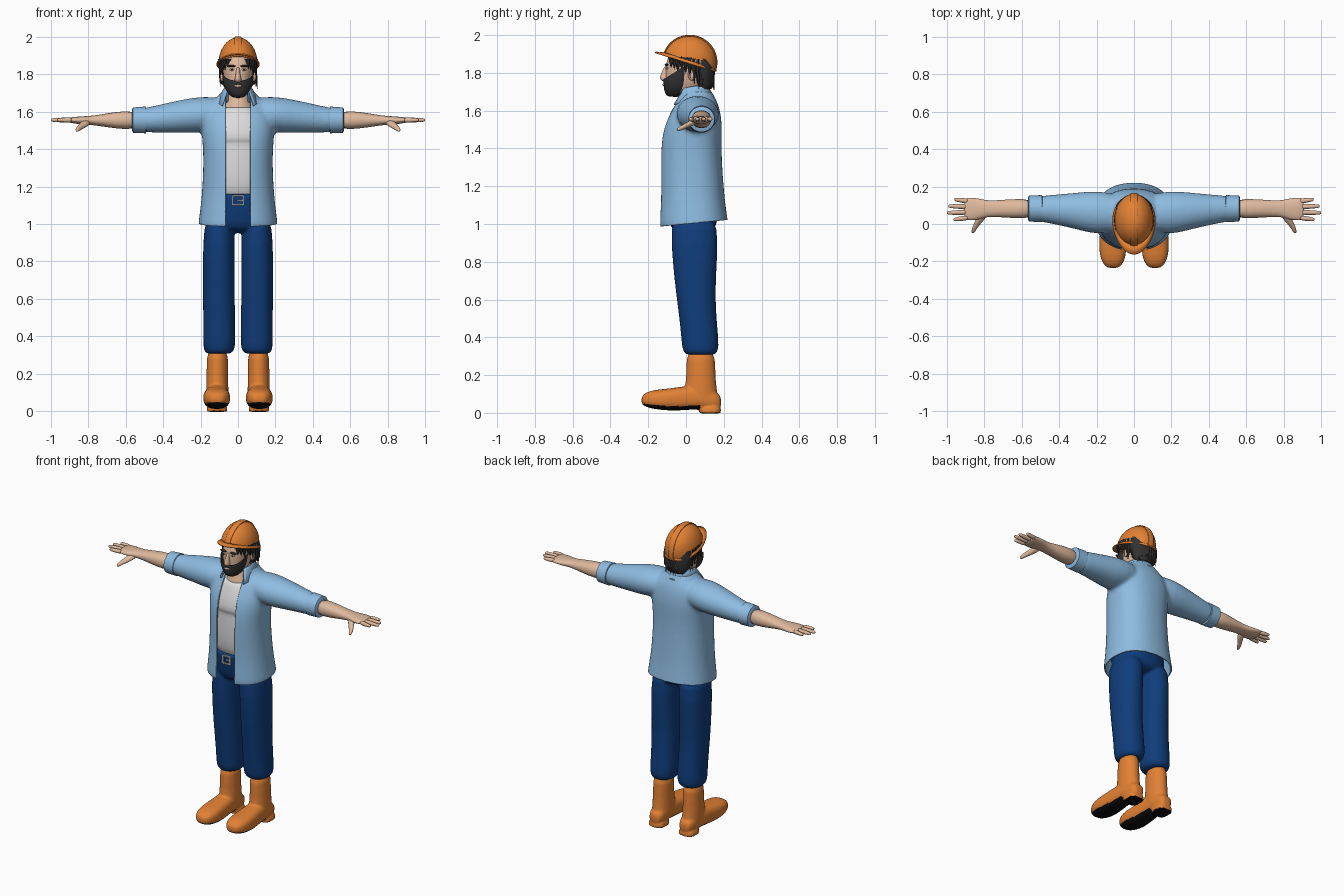
import bpy, bmesh, math, random
from mathutils import Vector, Matrix

random.seed(4)
if "Cube" in bpy.data.objects:
    bpy.data.objects.remove(bpy.data.objects["Cube"])


def material(name, r, g, b):
    m = bpy.data.materials.new(name)
    m.use_nodes = True
    m.diffuse_color = (r, g, b, 1)
    m.node_tree.nodes["Principled BSDF"].inputs["Base Color"].default_value = (r, g, b, 1)
    return m


denim = material("light blue shirt", .27, .5, .75)
navy = material("navy trousers", .005, .047, .2)
orange = material("orange", .76, .22, .035)
skin = material("skin", .74, .49, .34)
dark = material("dark hair", .032, .032, .032)
white = material("white cotton", .72, .72, .72)
black = material("black sole", .004, .004, .004)
metal = material("buckle metal", .55, .55, .53)


def loft(bm, axis, rows, power=2, sides=24):
    """Skin rings given as (position, low u, high u, low v, high v) along an axis."""
    t, u, v = {"x": (0, 1, 2), "y": (1, 0, 2), "z": (2, 0, 1)}[axis]
    rings = []
    for pos, u0, u1, v0, v1 in rows:
        ring = []
        for i in range(sides):
            a = math.tau * i / sides
            c, s = math.cos(a), math.sin(a)
            p = [0, 0, 0]
            p[t] = pos
            p[u] = (u0 + u1) / 2 + (u1 - u0) / 2 * math.copysign(abs(c) ** (2 / power), c)
            p[v] = (v0 + v1) / 2 + (v1 - v0) / 2 * math.copysign(abs(s) ** (2 / power), s)
            ring.append(bm.verts.new(p))
        rings.append(ring)
    for a, b in zip(rings, rings[1:]):
        for i in range(sides):
            j = (i + 1) % sides
            bm.faces.new((a[i], a[j], b[j], b[i]))
    bm.faces.new(rings[0])
    bm.faces.new(rings[-1])


def column(bm, rows, power=2):
    """Upright loft centred on x, rows of (z, half width, front, back)."""
    loft(bm, "z", [(z, -w, w, f, b) for z, w, f, b in rows], power)


def ball(bm, loc, scale):
    bmesh.ops.create_uvsphere(bm, u_segments=20, v_segments=12, radius=1,
                              matrix=Matrix.Translation(loc) @ Matrix.Diagonal((*scale, 1)))


def block(bm, loc, size):
    bmesh.ops.create_cube(bm, size=1, matrix=Matrix.Translation(loc) @ Matrix.Diagonal((*size, 1)))


def lock(bm, root, tip, r):
    root, tip = Vector(root), Vector(tip)
    d = tip - root
    turn = d.to_track_quat("Z", "Y").to_matrix().to_4x4()
    bmesh.ops.create_cone(bm, cap_ends=True, segments=7, radius1=r, radius2=0, depth=d.length,
                          matrix=Matrix.Translation((root + tip) / 2) @ turn)


def smooth(obj):
    bpy.ops.object.select_all(action="DESELECT")
    obj.select_set(True)
    bpy.context.view_layer.objects.active = obj
    bpy.ops.object.shade_smooth_by_angle(angle=math.radians(45))


def finish(name, bm, mat, mirror=False, subsurf=0, voxel=0, relax=5):
    bmesh.ops.recalc_face_normals(bm, faces=bm.faces[:])
    me = bpy.data.meshes.new(name)
    bm.to_mesh(me)
    bm.free()
    obj = bpy.data.objects.new(name, me)
    bpy.context.collection.objects.link(obj)
    if mirror:
        obj.modifiers.new("mirror", "MIRROR").use_mirror_merge = False
    if subsurf:
        sub = obj.modifiers.new("round", "SUBSURF")
        sub.levels = sub.render_levels = subsurf
    if voxel:
        rm = obj.modifiers.new("blend", "REMESH")
        rm.mode, rm.voxel_size = "VOXEL", voxel
        sm = obj.modifiers.new("relax", "SMOOTH")
        sm.factor, sm.iterations = .5, relax
    graph = bpy.context.evaluated_depsgraph_get()
    obj.data = bpy.data.meshes.new_from_object(obj.evaluated_get(graph))
    obj.modifiers.clear()
    obj.data.materials.clear()
    obj.data.materials.append(mat)
    smooth(obj)
    return obj


def cut(bm, co, no, clear=True):
    bmesh.ops.bisect_plane(bm, geom=bm.verts[:] + bm.edges[:] + bm.faces[:],
                           plane_co=co, plane_no=no, clear_outer=clear)


def thicken(obj, depth):
    mod = obj.modifiers.new("thickness", "SOLIDIFY")
    mod.thickness, mod.offset = depth, -1


# Open shirt: torso and sleeves blended, then cut at hem, neck and front
bm = bmesh.new()
column(bm, [(.94, .22, -.148, .232), (1.0, .214, -.146, .226), (1.1, .2, -.141, .21),
            (1.2, .191, -.139, .2), (1.35, .185, -.141, .19), (1.45, .192, -.137, .19),
            (1.53, .2, -.117, .192), (1.6, .19, -.083, .182), (1.65, .155, -.052, .166),
            (1.69, .09, -.034, .14), (1.75, .07, -.03, .12)], 2.3)
sleeve = [(.06, -.04, .16, 1.51, 1.68), (.2, -.06, .18, 1.485, 1.682), (.3, -.03, .168, 1.486, 1.664),
          (.4, -.008, .16, 1.487, 1.642), (.47, .008, .152, 1.488, 1.625), (.53, .012, .15, 1.49, 1.62)]
for side in (1, -1):
    loft(bm, "x", [(side * r[0], *r[1:]) for r in sleeve])
shirt = finish("shirt", bm, denim, subsurf=1, voxel=.011, relax=6)
bm = bmesh.new()
bm.from_mesh(shirt.data)
cut(bm, (0, 0, 1.0), (0, .1, -1))
cut(bm, (0, 0, 1.7), (0, 0, 1))
opening = .067
for side in (1, -1):
    cut(bm, (side * opening, 0, 0), (side, 0, 0), False)
gap = [f for f in bm.faces if abs(f.calc_center_median().x) < opening and f.calc_center_median().y < 0]
bmesh.ops.delete(bm, geom=gap, context="FACES")
bm.to_mesh(shirt.data)
bm.free()
thicken(shirt, .008)
smooth(shirt)

# Rolled cuffs
bm = bmesh.new()
loft(bm, "x", [(.488, .02, .145, 1.495, 1.615), (.492, .01, .154, 1.484, 1.627),
               (.56, .013, .152, 1.487, 1.622), (.566, .025, .14, 1.5, 1.61)], sides=32)
finish("cuffs", bm, denim, mirror=True)

# Folded collar with pointed front flaps
bm = bmesh.new()
strips = []
for i in range(33):
    a = math.radians(40 + 280 * i / 32)
    s, c = math.sin(a), math.cos(a)
    f = max(0, c)
    strips.append([bm.verts.new(p) for p in (
        (s * .075, .045 - c * .08, 1.66 - .02 * f),
        (s * (.072 + .015 * f), .045 - c * .08, 1.715 + .015 * abs(s) - .01 * f),
        (s * (.105 + .035 * f), .045 - c * (.105 + .05 * f), 1.675 - .055 * f))])
for a, b in zip(strips, strips[1:]):
    for k in range(2):
        bm.faces.new((a[k], b[k], b[k + 1], a[k + 1]))
thicken(finish("collar", bm, denim), .006)

# Undershirt with chest crease
bm = bmesh.new()
column(bm, [(1.1, .14, -.09, .14), (1.2, .16, -.116, .16), (1.32, .165, -.118, .16),
            (1.425, .165, -.112, .16), (1.437, .165, -.112, .16), (1.455, .17, -.126, .16),
            (1.52, .165, -.112, .16), (1.59, .135, -.083, .14), (1.62, .1, -.066, .12),
            (1.625, .09, -.055, .11)], 2.3)
finish("undershirt", bm, white, subsurf=1)

# Trousers
bm = bmesh.new()
column(bm, [(.95, .15, -.06, .14), (1.0, .172, -.092, .168), (1.08, .17, -.106, .168),
            (1.15, .162, -.116, .165), (1.168, .158, -.116, .16)], 2.3)
for side in (1, -1):
    leg = [(1.06, .015, .175, -.08, .16), (.9, .018, .188, -.08, .172), (.7, .018, .188, -.062, .157),
           (.55, .016, .187, -.042, .158), (.42, .014, .185, -.027, .17), (.345, .014, .187, -.022, .175),
           (.315, .025, .178, -.01, .163), (.305, .05, .16, .01, .145)]
    loft(bm, "z", [(z, *sorted((side * a, side * b)), c, d) for z, a, b, c, d in leg], 2.2)
finish("trousers", bm, navy, subsurf=1, voxel=.009, relax=3)

# Belt buckle frame and prong
bm = bmesh.new()
for s in (1, -1):
    block(bm, (s * .028, -.121, 1.127), (.008, .012, .056))
    block(bm, (0, -.121, 1.127 + s * .025), (.06, .012, .008))
block(bm, (.012, -.121, 1.127), (.034, .01, .007))
finish("belt_buckle", bm, metal)

# Boots: shaft, foot and heel, with black undersides
bm = bmesh.new()
loft(bm, "z", [(.04, .05, .17, .02, .175), (.1, .05, .17, -.02, .168), (.15, .052, .17, -.002, .16),
               (.22, .054, .167, .002, .155), (.35, .05, .168, .0, .156)])
loft(bm, "y", [(.187, .085, .135, .03, .08), (.17, .06, .16, .018, .11), (.06, .052, .172, .02, .15),
               (-.03, .048, .18, .012, .138), (-.1, .04, .188, .012, .128), (-.17, .042, .184, .02, .122),
               (-.215, .06, .165, .032, .108), (-.237, .085, .14, .048, .085)], 2.6)
loft(bm, "z", [(-.003, .058, .165, .07, .182), (.0, .056, .167, .068, .186), (.05, .056, .167, .068, .186)], 3)
boots = finish("boots", bm, orange, mirror=True, subsurf=1, voxel=.007, relax=2)
boots.data.materials.append(black)
for p in boots.data.polygons:
    if p.center.z < .07 and p.normal.z < -.55:
        p.material_index = 1

# Forearms, palms, fingers and thumbs
bm = bmesh.new()
loft(bm, "x", [(.53, .025, .137, 1.5, 1.608), (.65, .032, .133, 1.509, 1.6), (.74, .038, .126, 1.523, 1.583),
               (.79, .038, .126, 1.53, 1.577), (.83, .022, .137, 1.53, 1.575), (.88, .018, .142, 1.538, 1.571),
               (.91, .025, .135, 1.542, 1.567)], 2.2)
for i, reach in enumerate((.965, 1.0, .992, .96)):
    y = .034 + .029 * i
    rows = []
    for t, r in ((0, .015), (.5, .013), (.9, .011), (1, .006)):
        yc = y + t * .007 * (i - 1.5)
        rows.append((.88 + (reach - .88) * t, yc - r, yc + r, 1.555 - r, 1.555 + r))
    loft(bm, "x", rows, sides=12)
loft(bm, "y", [(.06, .785, .83, 1.53, 1.562), (.03, .79, .84, 1.518, 1.555), (0, .82, .857, 1.505, 1.535),
               (-.03, .842, .868, 1.493, 1.519), (-.05, .853, .868, 1.491, 1.506)], sides=12)
finish("arms_and_hands", bm, skin, mirror=True, subsurf=1)

# Neck, head, nose, ears
bm = bmesh.new()
column(bm, [(1.57, .1, -.07, .1), (1.63, .08, -.058, .1), (1.68, .056, -.035, .1), (1.76, .055, -.03, .1)])
column(bm, [(1.675, .03, -.085, .03), (1.7, .055, -.1, .07), (1.75, .072, -.109, .1), (1.8, .08, -.11, .12),
            (1.85, .084, -.107, .125), (1.9, .08, -.09, .12), (1.93, .06, -.06, .1)], 2.2)
column(bm, [(1.752, .01, -.118, -.09), (1.765, .02, -.137, -.09), (1.78, .016, -.139, -.09),
            (1.81, .01, -.125, -.09), (1.84, .009, -.113, -.08)])
for s in (1, -1):
    ball(bm, (s * .086, .03, 1.79), (.012, .02, .03))
finish("head", bm, skin, subsurf=1)

# Beard trimmed along the cheek line
bm = bmesh.new()
column(bm, [(1.672, .025, -.095, -.02), (1.69, .05, -.113, 0), (1.73, .075, -.12, .02), (1.77, .083, -.12, .03),
            (1.82, .087, -.115, .04), (1.87, .086, -.1, .04)], 2.2)
cut(bm, (0, -.115, 1.768), (0, -.63, 1))
finish("beard", bm, dark, subsurf=1)
bm = bmesh.new()
ball(bm, (0, -.117, 1.737), (.021, .007, .007))
finish("lips", bm, skin)

# Eyes and brows
for name, mat, loc, size in (("eyes", white, (.032, -.1, 1.824), (.014, .007, .006)),
                             ("pupils", dark, (.032, -.106, 1.824), (.005, .003, .005)),
                             ("brows", dark, (.036, -.103, 1.843), (.024, .01, .006))):
    bm = bmesh.new()
    ball(bm, loc, size)
    finish(name, bm, mat, mirror=True)

# Hair: back mass plus loose locks
bm = bmesh.new()
column(bm, [(1.715, .06, .07, .135), (1.75, .088, .045, .148), (1.82, .098, .02, .15), (1.89, .09, 0, .14)])
for i in range(28):
    a = math.radians(-55 + 290 * i / 27)
    c, s = math.cos(a), math.sin(a)
    back = max(0, s)
    low = 1.82 - .09 * min(1, max(0, s + .6)) - .025 * back + random.uniform(-.02, .02)
    lock(bm, (c * .088, .02 + s * .115, 1.88 - .03 * back),
         (c * random.uniform(.09, .113), .025 + s * .125, low), .02)
finish("hair", bm, dark)

# Hard hat: dome, centre ridge and peaked brim share one tilt
tilt = Matrix.Translation((0, .02, 1.857)) @ Matrix.Rotation(math.radians(-17), 4, "X")
for name, grow, half in (("helmet_dome", 1, 0), ("helmet_ridge", 1.04, .02)):
    bm = bmesh.new()
    bmesh.ops.create_uvsphere(bm, u_segments=40, v_segments=24, radius=grow,
                              matrix=Matrix.Diagonal((.104, .141, .139, 1)))
    cut(bm, (0, 0, 0), (0, 0, -1))
    if half:
        for s in (1, -1):
            cut(bm, (s * half, 0, 0), (s, 0, 0))
    bm.transform(tilt)
    thicken(finish(name, bm, orange), .006)
bm = bmesh.new()
rings = []
for i in range(48):
    a = math.tau * i / 48
    c, s = math.cos(a), math.sin(a)
    peak = max(0, -s)
    rings.append([bm.verts.new(p) for p in ((c * .1, s * .136, .012),
                                            (c * .116, s * (.148 + .043 * peak), -.006 + .006 * peak))])
for a, b in zip(rings, rings[1:] + rings[:1]):
    bm.faces.new((a[0], a[1], b[1], b[0]))
bm.transform(tilt)
thicken(finish("helmet_brim", bm, orange), .008)
